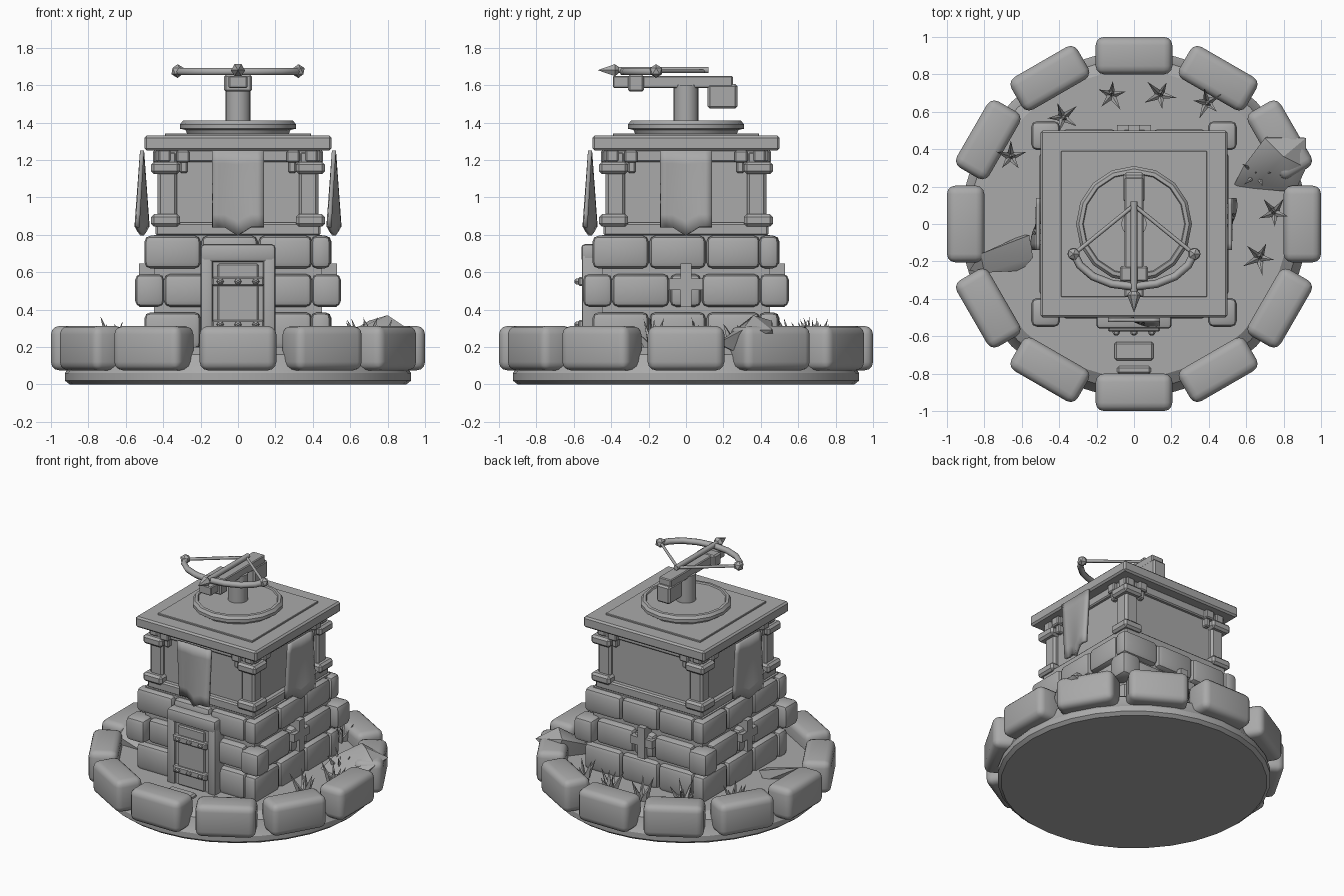
import bpy, bmesh, math, random
from mathutils import Matrix, Vector

if "Cube" in bpy.data.objects:
    bpy.data.objects.remove(bpy.data.objects["Cube"])

random.seed(4)
grey = bpy.data.materials.new("stone_grey")
grey.diffuse_color = (0.4, 0.4, 0.4, 1)
grey.use_nodes = True
grey.node_tree.nodes["Principled BSDF"].inputs["Base Color"].default_value = grey.diffuse_color


def turn(degrees):
    return Matrix.Rotation(math.radians(degrees), 4, 'Z')


def finish(name, bm, matrix=Matrix()):
    bmesh.ops.recalc_face_normals(bm, faces=bm.faces)
    bm.transform(matrix)
    mesh = bpy.data.meshes.new(name)
    bm.to_mesh(mesh)
    bm.free()
    mesh.materials.append(grey)
    ob = bpy.data.objects.new(name, mesh)
    bpy.context.collection.objects.link(ob)
    return ob


def box(name, x, y, z, bevel=0.0, segments=1, matrix=Matrix()):
    """Box between the (low, high) pairs, with optional rounded edges."""
    bm = bmesh.new()
    bmesh.ops.create_cube(bm, size=1)
    for v in bm.verts:
        v.co = [r[0] if c < 0 else r[1] for c, r in zip(v.co, (x, y, z))]
    if bevel:
        bmesh.ops.bevel(bm, geom=bm.edges[:], offset=bevel, segments=segments,
                        profile=0.5, affect='EDGES')
    return finish(name, bm, matrix)


def lathe(name, profile, sides, matrix=Matrix()):
    """Capped stack of rings given as (radius, height)."""
    bm = bmesh.new()
    rings = [[bm.verts.new((r * math.cos(math.tau * i / sides),
                            r * math.sin(math.tau * i / sides), z))
              for i in range(sides)] for r, z in profile]
    for a, b in zip(rings, rings[1:]):
        for i in range(sides):
            j = (i + 1) % sides
            bm.faces.new((a[i], a[j], b[j], b[i]))
    bm.faces.new(rings[0])
    bm.faces.new(rings[-1])
    return finish(name, bm, matrix)


def tube(name, points, radius, resolution=1):
    curve = bpy.data.curves.new(name, 'CURVE')
    curve.dimensions = '3D'
    curve.bevel_depth = radius
    curve.bevel_resolution = resolution
    curve.use_fill_caps = True
    spline = curve.splines.new('POLY')
    spline.points.add(len(points) - 1)
    for p, co in zip(spline.points, points):
        p.co = (*co, 1)
    curve.materials.append(grey)
    ob = bpy.data.objects.new(name, curve)
    bpy.context.collection.objects.link(ob)


def hull(name, points):
    bm = bmesh.new()
    for p in points:
        bm.verts.new(p)
    bmesh.ops.convex_hull(bm, input=bm.verts[:])
    return finish(name, bm)


# Round island and its ring of twelve boulders
lathe("ground", [(0.90, 0), (0.925, 0.02), (0.925, 0.06), (0.90, 0.10),
                 (0.88, 0.16), (0.82, 0.20)], 32)
for i in range(12):
    box("rim_stone", (-0.205, 0.205), (-1.0, -0.80), (0.075, 0.312), 0.045, 3, turn(30 * i))

# Stone lower storey: core and three courses, repeated on every side
box("wall_core", (-0.45, 0.45), (-0.45, 0.45), (0.18, 0.80))
for k in range(4):
    m = turn(90 * k)
    for z0, z1 in ((0.19, 0.385), (0.62, 0.795)):
        for u0, u1 in ((-0.5, -0.2), (-0.195, 0.105), (0.11, 0.395)):
            box("wall_stone", (u0, u1), (-0.495, -0.39), (z0, z1), 0.032, 2, m)
    for u0, u1 in ((-0.395, -0.09), (-0.085, 0.08), (0.085, 0.395)):
        box("wall_stone", (u0, u1), (-0.505, -0.39), (0.415, 0.59), 0.032, 2, m)
    box("corner_stone", (0.395, 0.55), (-0.55, -0.395), (0.415, 0.59), 0.032, 2, m)
    # Cross shaped arrow slits on the sides and back
    if k:
        box("slit_upright", (-0.03, 0.03), (-0.53, -0.45), (0.415, 0.645), matrix=m)
        box("slit_bar", (-0.09, 0.09), (-0.528, -0.45), (0.505, 0.565), matrix=m)

# Door slab with recessed panel, straps and studs
box("door_frame_lintel", (-0.2, 0.2), (-0.56, -0.43), (0.655, 0.75), 0.02, 2)
for s in (-1, 1):
    box("door_jamb", sorted((s * 0.2, s * 0.135)), (-0.557, -0.43), (0.19, 0.70), 0.015, 2)
box("door_panel", (-0.15, 0.15), (-0.54, -0.43), (0.19, 0.68))
box("door_plank", (-0.11, 0.11), (-0.555, -0.5), (0.20, 0.645), 0.008)
for z in (0.32, 0.55):
    box("door_strap", (-0.14, 0.14), (-0.575, -0.53), (z - 0.025, z + 0.025), 0.008)
    for x in (-0.095, 0, 0.095):
        lathe("door_stud", [(0.02, 0), (0.018, 0.015), (0.006, 0.025)], 6,
              Matrix.Translation((x, -0.572, z)) @ Matrix.Rotation(math.pi / 2, 4, 'X'))
box("door_step", (-0.105, 0.105), (-0.73, -0.63), (0.17, 0.225), 0.012)
box("door_step", (-0.09, 0.09), (-0.80, -0.76), (0.17, 0.215), 0.01)

# Timber upper storey
box("timber_wall", (-0.40, 0.40), (-0.40, 0.40), (0.78, 1.26))
for k in range(4):
    m = turn(90 * k)
    box("lower_beam", (-0.44, 0.44), (-0.44, -0.36), (0.795, 0.865), 0.01, 1, m)
    box("upper_beam", (-0.44, 0.44), (-0.425, -0.36), (1.19, 1.255), 0.008, 1, m)
    box("corner_post", (0.325, 0.43), (-0.43, -0.325), (0.80, 1.25), 0.015, 1, m)
    for z in (0.845, 1.125):
        box("post_band", (0.31, 0.465), (-0.465, -0.31), (z, z + 0.065), 0.015, 1, m)
    for s in (-1, 1):
        box("beam_bracket", sorted((s * 0.26, s * 0.33)), (-0.455, -0.38), (1.185, 1.25), 0.008, 1, m)
        box("bracket_peg", sorted((s * 0.27, s * 0.31)), (-0.435, -0.38), (1.13, 1.20), 0.008, 1, m)

# Hanging banners on the front, right and left
for k in (0, 1, 3):
    bm = bmesh.new()
    cols, rows, grid = 8, 6, []
    for i in range(cols + 1):
        u = i / cols * 2 - 1
        bottom = 0.84 - 0.043 * max(0, 1 - abs(u) / 0.5)
        column = []
        for j in range(rows + 1):
            t = j / rows
            y = -0.513 - 0.03 * t * math.sin(u * 2.2)
            column.append(bm.verts.new((u * 0.138, y, 1.25 + (bottom - 1.25) * t)))
        grid.append(column)
    for a, b in zip(grid, grid[1:]):
        for j in range(rows):
            bm.faces.new((a[j], a[j + 1], b[j + 1], b[j]))
    ob = finish("banner", bm, turn(90 * k))
    mod = ob.modifiers.new("cloth_thickness", 'SOLIDIFY')
    mod.thickness, mod.offset = 0.022, 0

# Roof slab and turntable
box("roof_slab", (-0.5, 0.5), (-0.5, 0.5), (1.25, 1.33), 0.012)
box("roof_plate", (-0.39, 0.39), (-0.39, 0.39), (1.32, 1.342), 0.003)
lathe("turntable", [(0.27, 1.335), (0.28, 1.36), (0.31, 1.367), (0.31, 1.39), (0.295, 1.41),
                    (0.275, 1.412), (0.27, 1.402)], 16)
lathe("pivot_post", [(0.068, 1.39), (0.068, 1.60)], 16)

# Crossbow
box("bow_stock", (-0.05, 0.05), (-0.39, 0.25), (1.585, 1.65), 0.006)
box("stock_nose", (-0.075, 0.075), (-0.31, -0.225), (1.565, 1.655), 0.01)
box("stock_grip", (-0.055, 0.055), (0.115, 0.275), (1.475, 1.605), 0.012)
arc = [(0.32, -0.16), (0.29, -0.22), (0.22, -0.28), (0.12, -0.32)]
tube("bow_limbs", [(-x, y, 1.672) for x, y in arc] + [(0, -0.335, 1.672)]
     + [(x, y, 1.672) for x, y in arc[::-1]], 0.022)
for s in (-1, 1):
    tube("bow_string", [(s * 0.32, -0.16, 1.675), (0, 0.10, 1.675)], 0.011)
    bm = bmesh.new()
    bmesh.ops.create_icosphere(bm, subdivisions=1, radius=0.037)
    finish("bow_tip", bm, Matrix.Translation((s * 0.323, -0.16, 1.675)))
tube("bolt_shaft", [(0, -0.40, 1.68), (0, 0.12, 1.68)], 0.019)
lathe("bolt_head", [(0.02, 0), (0.037, 0.02), (0.001, 0.11)], 6,
      Matrix.Translation((0, -0.36, 1.68)) @ Matrix.Rotation(math.pi / 2, 4, 'X'))

# Angular rocks lying inside the rim
hull("rock", [(0.53, 0.20, 0.19), (0.58, 0.30, 0.27), (0.70, 0.46, 0.34), (0.92, 0.46, 0.29),
              (0.92, 0.30, 0.29), (0.86, 0.17, 0.22), (0.80, 0.36, 0.37), (0.66, 0.22, 0.25),
              (0.75, 0.48, 0.2), (0.85, 0.25, 0.18)])
hull("rock", [(-0.88, -0.25, 0.20), (-0.82, -0.16, 0.30), (-0.56, -0.06, 0.25), (-0.54, -0.18, 0.22),
              (-0.60, -0.25, 0.19), (-0.60, -0.06, 0.18), (-0.80, -0.26, 0.26)])

# Grass tufts: spiky blades leaning outwards around one upright blade
for x, y in ((-0.12, 0.69), (0.14, 0.69), (0.39, 0.65), (-0.38, 0.57), (-0.66, 0.36),
             (0.75, 0.06), (0.67, -0.18), (0.66, 0.27)):
    bm = bmesh.new()
    start = random.uniform(0, math.tau)
    for i in range(6):
        a = start + math.tau * i / 5
        lean = random.uniform(0.07, 0.10) if i < 5 else 0.01
        out = Vector((math.cos(a), math.sin(a), 0))
        side = Vector((-out.y, out.x, 0)) * 0.022
        tip = bm.verts.new(out * lean + Vector((0, 0, random.uniform(0.10, 0.17))))
        base = [bm.verts.new(p) for p in (side, out * 0.045, -side, out * -0.015)]
        for j in range(4):
            bm.faces.new((base[j], base[(j + 1) % 4], tip))
    finish("grass_tuft", bm, Matrix.Translation((x, y, 0.195)))

# Smooth rounded parts while keeping hard edges
bpy.ops.object.select_all(action='DESELECT')
for ob in bpy.context.scene.objects:
    if ob.type == 'MESH':
        ob.select_set(True)
        bpy.context.view_layer.objects.active = ob
bpy.ops.object.shade_smooth_by_angle(angle=math.radians(30))
